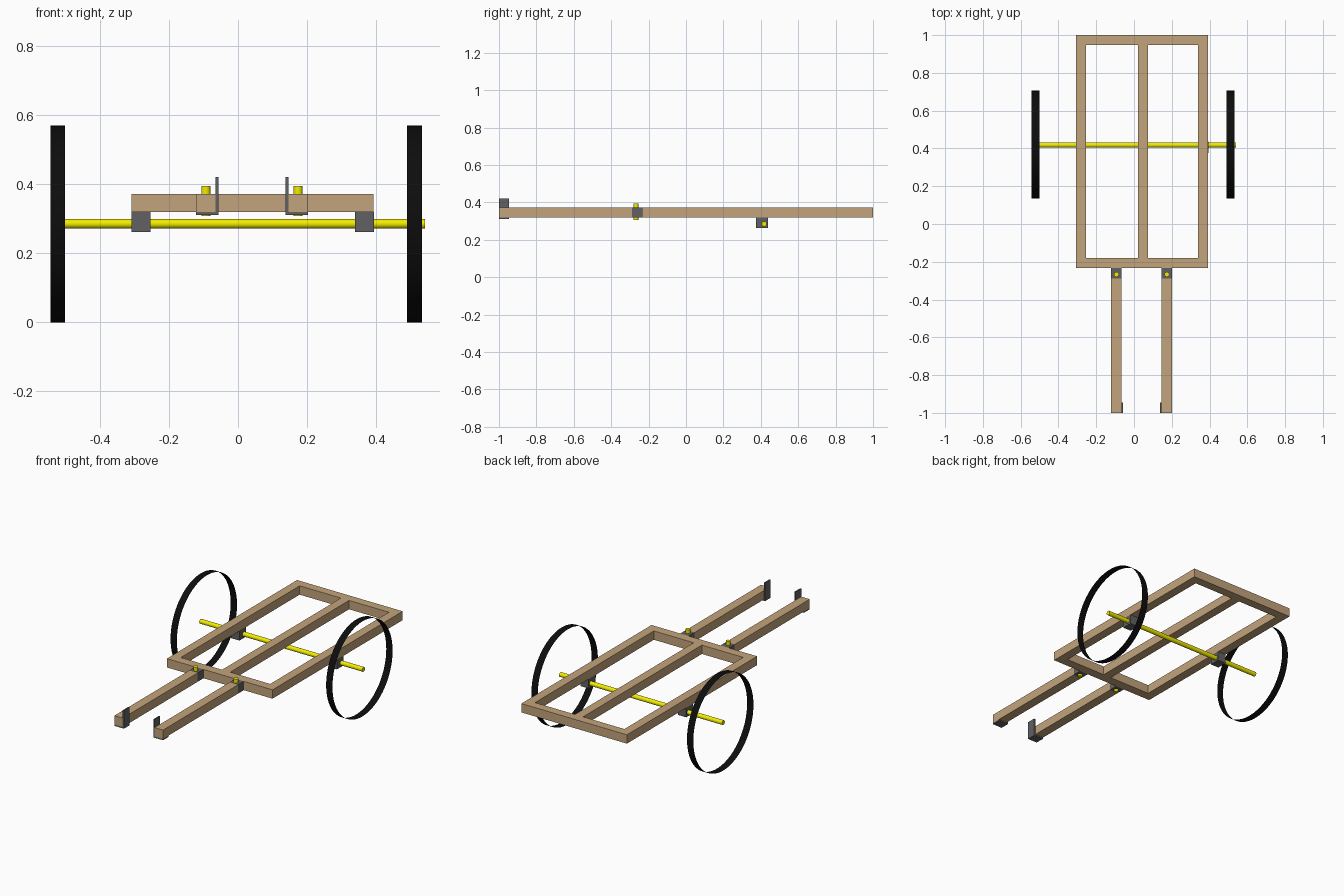
import bpy
from math import pi

if "Cube" in bpy.data.objects:
    bpy.data.objects.remove(bpy.data.objects["Cube"])


def material(name, rgb):
    m = bpy.data.materials.new(name)
    m.diffuse_color = (*rgb, 1)
    m.use_nodes = True
    m.node_tree.nodes["Principled BSDF"].inputs["Base Color"].default_value = m.diffuse_color
    return m


WOOD = material("wood", (0.54, 0.37, 0.20))
YELLOW = material("yellow", (0.9, 0.85, 0.0))
BLACK = material("black", (0.004, 0.004, 0.004))
DARK = material("dark_grey", (0.12, 0.12, 0.125))


def box(name, x, y, z, mat):
    """Box from (min, max) pairs on each axis."""
    lo, hi = zip(x, y, z)
    bpy.ops.mesh.primitive_cube_add(size=1, location=[(a + b) / 2 for a, b in zip(lo, hi)])
    o = bpy.context.object
    o.scale = [b - a for a, b in zip(lo, hi)]
    bpy.ops.object.transform_apply(location=False, rotation=False, scale=True)
    o.name = name
    o.data.materials.append(mat)


def cylinder(name, loc, r, depth, mat, along_x=False, fill='NGON', sides=32):
    bpy.ops.mesh.primitive_cylinder_add(vertices=sides, radius=r, depth=depth, location=loc,
                                        end_fill_type=fill,
                                        rotation=(0, pi / 2 if along_x else 0, 0))
    o = bpy.context.object
    o.name = name
    o.data.materials.append(mat)
    bpy.ops.object.shade_smooth_by_angle()


BEAM_Z = (0.319, 0.372)
AXLE_Y, AXLE_Z = 0.418, 0.285

# Bed frame: two cross beams and three rails
box("front_beam", (-0.308, 0.393), (-0.234, -0.179), BEAM_Z, WOOD)
box("back_beam", (-0.308, 0.393), (0.947, 1.0), BEAM_Z, WOOD)
for side, x in (("left", -0.308), ("middle", 0.02), ("right", 0.339)):
    box(side + "_rail", (x, x + 0.054), (-0.179, 0.947), BEAM_Z, WOOD)

# Axle, its bearing blocks and open hoop wheels
cylinder("axle", (0, AXLE_Y, AXLE_Z), 0.0135, 1.082, YELLOW, True)
for side, bx, wx in (("left", -0.308, -0.522), ("right", 0.339, 0.511)):
    box(side + "_bearing_block", (bx, bx + 0.055), (0.375, 0.438), (0.262, 0.319), DARK)
    cylinder(side + "_wheel", (wx, AXLE_Y + 0.003, AXLE_Z), 0.285, 0.042, BLACK, True, 'NOTHING', 96)

# Pull shafts with pivot blocks, pins and L-shaped end brackets
for side, x, inner in (("left", -0.093, 1), ("right", 0.174, -1)):
    box(side + "_shaft", (x - 0.028, x + 0.028), (-1.0, -0.289), BEAM_Z, WOOD)
    box(side + "_pivot_block", (x - 0.028, x + 0.028), (-0.289, -0.234), BEAM_Z, DARK)
    cylinder(side + "_pivot_pin", (x, -0.267, 0.351), 0.013, 0.088, YELLOW)
    face, outer = x + inner * 0.028, x - inner * 0.028
    edge = face + inner * 0.008
    box(side + "_bracket_plate", sorted((face, edge)), (-1.0, -0.946), (0.311, 0.42), DARK)
    box(side + "_bracket_foot", sorted((outer, face)), (-1.0, -0.946), (0.311, 0.319), DARK)
